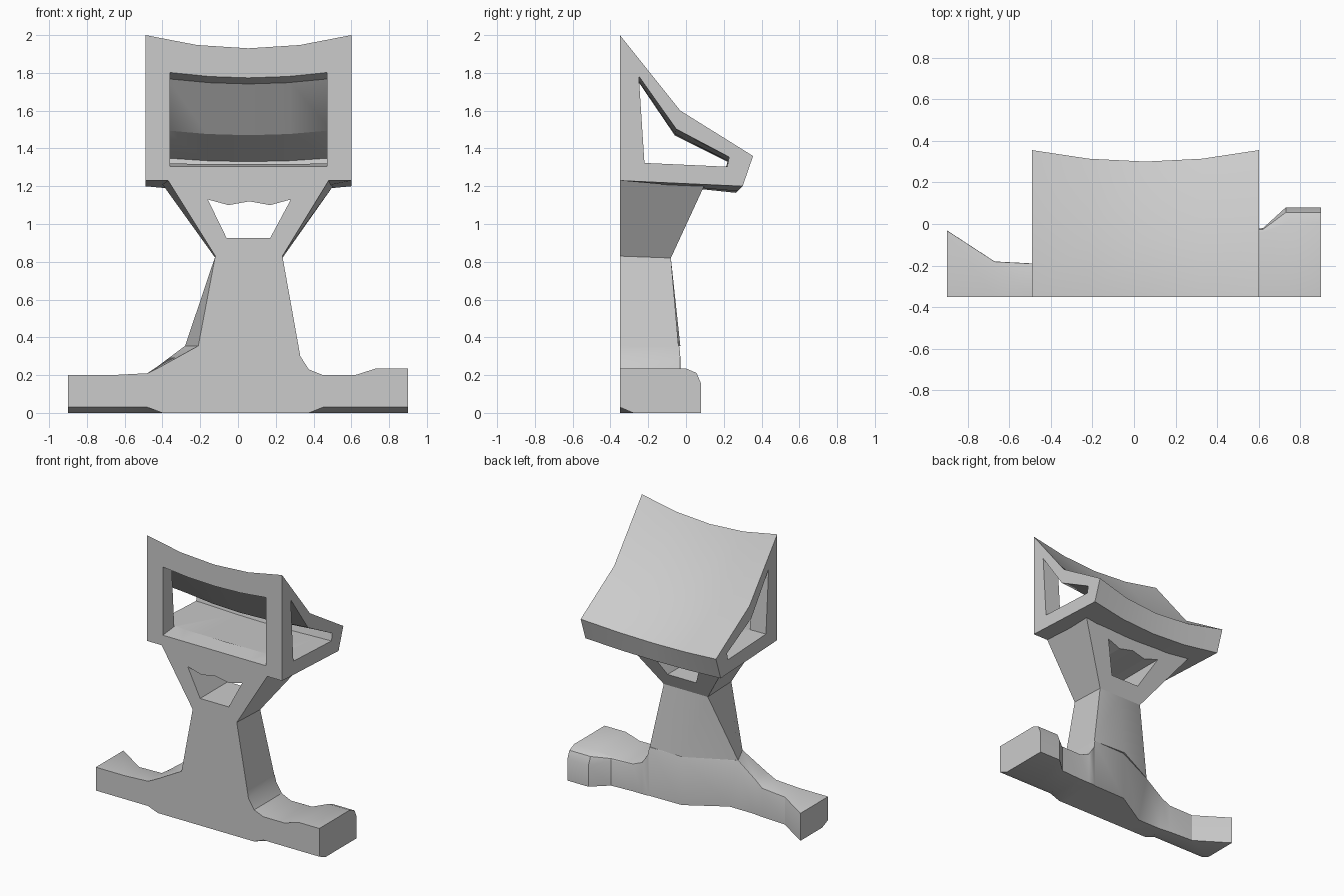
import bpy, bmesh, math

cube = bpy.data.objects.get("Cube")
if cube:
    bpy.data.objects.remove(cube, do_unlink=True)

grey = bpy.data.materials.new("plain grey")
grey.use_nodes = True
GREY = (0.6, 0.6, 0.6, 1)
grey.diffuse_color = GREY
grey.node_tree.nodes["Principled BSDF"].inputs["Base Color"].default_value = GREY

FRONT = -0.35
MID_X = 0.055


def loft(name, rings):
    """Skin a closed solid through rings of equal length."""
    bm = bmesh.new()
    loops = [[bm.verts.new(p) for p in ring] for ring in rings]
    n = len(loops[0])
    for a, b in zip(loops, loops[1:]):
        for i in range(n):
            j = (i + 1) % n
            bm.faces.new((a[i], a[j], b[j], b[i]))
    bm.faces.new(loops[0])
    bm.faces.new(loops[-1])
    bmesh.ops.recalc_face_normals(bm, faces=bm.faces)
    mesh = bpy.data.meshes.new(name)
    bm.to_mesh(mesh)
    bm.free()
    mesh.materials.append(grey)
    obj = bpy.data.objects.new(name, mesh)
    bpy.context.collection.objects.link(obj)
    return obj


def activate(obj):
    bpy.ops.object.select_all(action='DESELECT')
    obj.select_set(True)
    bpy.context.view_layer.objects.active = obj


def carve(obj, cutter):
    cutter.hide_render = True
    mod = obj.modifiers.new("cut", 'BOOLEAN')
    mod.operation = 'DIFFERENCE'
    mod.solver = 'EXACT'
    mod.object = cutter
    activate(obj)
    bpy.ops.object.modifier_apply(modifier=mod.name)
    bpy.data.objects.remove(cutter, do_unlink=True)


def smooth(obj, degrees=28):
    activate(obj)
    bpy.ops.object.shade_smooth_by_angle(angle=math.radians(degrees))


def sagging(name, x0, x1, profile, steps=4):
    """Sweep a y-z profile along x; each point is (y, z, sag_y, sag_z)."""
    rings = []
    for i in range(steps + 1):
        x = x0 + (x1 - x0) * i / steps
        t = max(0, 1 - ((x - MID_X) / 0.545) ** 2)
        rings.append([(x, y - sy * t, z - sz * t) for y, z, sy, sz in profile])
    return loft(name, rings)


# Cradle: wedge with a sagging back rest, hollowed from the sides and front
cradle = sagging("cradle", -0.49, 0.60, [
    (FRONT, 2.0, 0, 0.07), (-0.03, 1.6, 0.04, 0.06), (0.355, 1.36, 0.055, 0.05),
    (0.30, 1.20, 0.035, 0.035), (FRONT, 1.23, 0, 0)])
carve(cradle, sagging("side_cutter", -0.6, 0.71, [
    (-0.25, 1.79, 0, 0.04), (-0.05, 1.51, 0.01, 0.04), (0.23, 1.36, 0.01, 0.03),
    (0.22, 1.305, 0.01, 0.01), (-0.22, 1.325, 0, 0.01)], 6))
carve(cradle, sagging("front_cutter", -0.36, 0.47, [
    (-0.40, 1.84, 0, 0.05), (-0.245, 1.785, 0, 0.045), (-0.21, 1.5, 0, 0),
    (-0.21, 1.32, 0, 0), (-0.40, 1.30, 0, 0)]))
smooth(cradle)

# Neck: flares from the stem up to the cradle, with a wedge-shaped hole
neck = loft("neck", [
    [(-0.12, FRONT, 0.83), (0.235, FRONT, 0.83), (0.235, -0.08, 0.82), (-0.12, -0.08, 0.82)],
    [(-0.37, FRONT, 1.23), (0.48, FRONT, 1.23), (0.51, 0.10, 1.21), (-0.40, 0.10, 1.21)]])
hole = [(-0.06, 0.925), (0.17, 0.925), (0.28, 1.13), (0.17, 1.10),
        (0.06, 1.12), (-0.05, 1.10), (-0.16, 1.13)]
carve(neck, loft("neck_cutter", [[(x, y, z) for x, z in hole] for y in (-0.5, 0.3)]))

# Stem: tapers upward, with a slightly bulging back
stem = loft("stem", [
    [(-0.21, FRONT, 0.355), (0.32, FRONT, 0.355), (0.32, -0.04, 0.355),
     (0.06, -0.03, 0.355), (-0.28, -0.2, 0.355)],
    [(-0.12, FRONT, 0.83), (0.235, FRONT, 0.83), (0.235, -0.08, 0.82),
     (0.06, -0.08, 0.82), (-0.12, -0.08, 0.82)]])
smooth(stem, 40)


# Base: sections along x as (x, back y, top z, front lip z, back bevel, back skew)
def base_ring(x, back, top, lip, bevel, skew):
    xb = x + skew
    return [(x, FRONT, lip), (x, -0.28, 0), (x, back, 0), (xb, back, top - bevel),
            (xb, back - 0.3 * bevel, top - 0.3 * bevel), (xb, back - bevel, top),
            (x, FRONT, top)]


base = loft("base", [base_ring(*s) for s in (
    (-0.90, -0.03, 0.20, 0.03, 0.004, 0),
    (-0.67, -0.18, 0.20, 0.03, 0.004, 0),
    (-0.48, -0.19, 0.21, 0.03, 0.004, 0),
    (-0.40, -0.20, 0.25, 0, 0.004, -0.02),
    (-0.21, -0.20, 0.355, 0, 0.004, -0.07),
    (0.06, -0.04, 0.355, 0, 0.004, 0),
    (0.32, -0.035, 0.355, 0, 0.004, 0),
    (0.33, -0.03, 0.30, 0, 0.004, 0),
    (0.375, -0.03, 0.23, 0, 0.004, 0),
    (0.45, -0.03, 0.20, 0.03, 0.01, 0),
    (0.62, -0.02, 0.20, 0.03, 0.02, 0),
    (0.73, 0.08, 0.235, 0.03, 0.08, 0),
    (0.90, 0.08, 0.235, 0.03, 0.08, 0))])
smooth(base)
